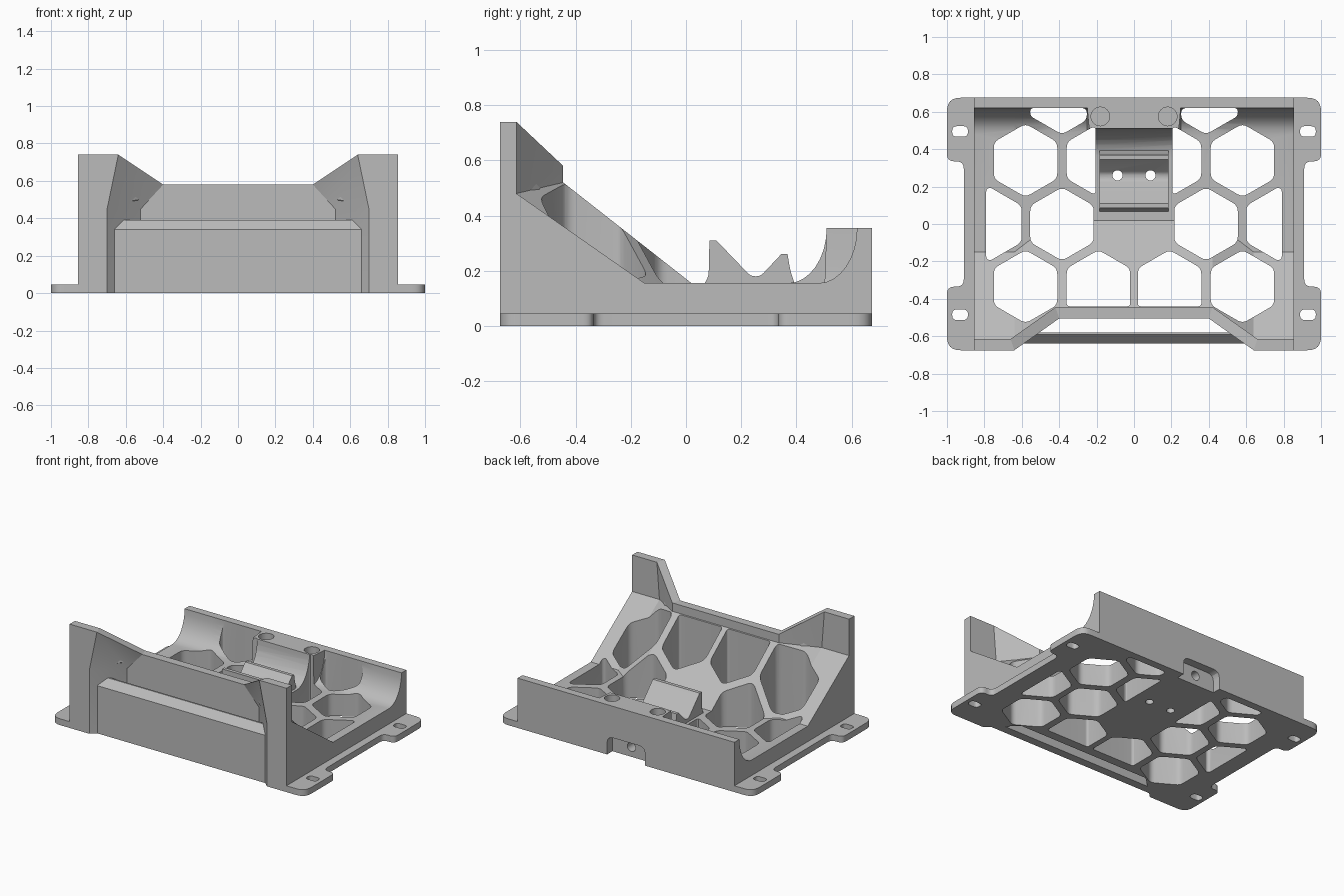
import bpy, bmesh
from math import sin, cos, pi, radians
from mathutils import Vector

if "Cube" in bpy.data.objects:
    bpy.data.objects.remove(bpy.data.objects["Cube"])

grey = bpy.data.materials.new("plastic_grey")
grey.use_nodes = True
grey.diffuse_color = (0.5, 0.5, 0.5, 1)
grey.node_tree.nodes["Principled BSDF"].inputs["Base Color"].default_value = (0.5, 0.5, 0.5, 1)


def add_object(name, bm):
    bmesh.ops.recalc_face_normals(bm, faces=bm.faces)
    mesh = bpy.data.meshes.new(name)
    bm.to_mesh(mesh)
    bm.free()
    mesh.materials.append(grey)
    obj = bpy.data.objects.new(name, mesh)
    bpy.context.collection.objects.link(obj)
    return obj


def rounded(points, radii, steps=4):
    """Round the corners of a closed outline."""
    pts = [Vector(p) for p in points]
    out = []
    for i, p in enumerate(pts):
        r = radii[i] if isinstance(radii, (list, tuple)) else radii
        a, b = pts[i - 1] - p, pts[(i + 1) % len(pts)] - p
        if r == 0:
            out.append(p)
            continue
        cut = min(r, a.length * 0.45, b.length * 0.45)
        start, end = p + a.normalized() * cut, p + b.normalized() * cut
        for k in range(steps + 1):
            t = k / steps
            out.append(start * (1 - t) ** 2 + p * 2 * t * (1 - t) + end * t * t)
    return out


def prism(name, outline, low, high, axis="z"):
    """Extrude an outline along one axis."""
    place = {"z": lambda p, h: (p[0], p[1], h),
             "y": lambda p, h: (p[0], h, p[1]),
             "x": lambda p, h: (h, p[0], p[1])}[axis]
    bm = bmesh.new()
    lower = [bm.verts.new(place(p, low)) for p in outline]
    upper = [bm.verts.new(place(p, high)) for p in outline]
    bm.faces.new(lower)
    bm.faces.new(upper)
    for i in range(len(outline)):
        bm.faces.new((lower[i - 1], lower[i], upper[i], upper[i - 1]))
    return add_object(name, bm)


def circle(x, y, r, n=24):
    return [(x + r * cos(2 * pi * i / n), y + r * sin(2 * pi * i / n)) for i in range(n)]


def clip(points, axis, limit, sign):
    """Keep the part of an outline where sign * coordinate < sign * limit."""
    out = []
    for i, q in enumerate(points):
        p = points[i - 1]
        dp, dq = sign * (p[axis] - limit), sign * (q[axis] - limit)
        if dp * dq < 0:
            t = dp / (dp - dq)
            out.append((p[0] + (q[0] - p[0]) * t, p[1] + (q[1] - p[1]) * t))
        if dq <= 0:
            out.append(q)
    return out


def cut(target, cutter):
    cutter.hide_render = True
    mod = target.modifiers.new("cut", "BOOLEAN")
    mod.operation = "DIFFERENCE"
    mod.solver = "EXACT"
    mod.object = cutter
    bpy.context.view_layer.objects.active = target
    bpy.ops.object.modifier_apply(modifier=mod.name)
    bpy.data.objects.remove(cutter)


# Body: profile lofted across x, with the front wall stepped in at the middle
# and the rear cradle stepped forward around the screw block
def section(xs, front, top, seat, rear):
    xa, xb, xc, xd = xs
    pts = [(xa, -0.675 + front, 0), (xa, -0.675 + front, 0.45),
           (xb, -0.675 + front, top), (xc, -0.615 + front, top),
           (xd, -0.615 + front, seat), (xd, -0.15 + front, 0.155)]
    for i in range(9):
        t = i / 8 * pi / 2
        pts.append((xd, 0.48 + rear + 0.14 * sin(t), 0.355 - 0.2 * cos(t)))
    return pts + [(xd, 0.675, 0.355), (xd, 0.675, 0)]


half = [section([0.855] * 4, 0, 0.74, 0.48, 0),
        section((0.7, 0.64, 0.66, 0.64), 0, 0.74, 0.48, 0),
        section((0.52, 0.4, 0.42, 0.42), 0.17, 0.58, 0.52, 0),
        section([0.25] * 4, 0.17, 0.58, 0.52, 0),
        section([0.24] * 4, 0.17, 0.58, 0.52, -0.11)]
sections = half + [[(-x, y, z) for x, y, z in s] for s in reversed(half)]
bm = bmesh.new()
rings = [[bm.verts.new(p) for p in s] for s in sections]
for r0, r1 in zip(rings, rings[1:]):
    for i in range(len(r0)):
        bm.faces.new((r0[i - 1], r0[i], r1[i], r1[i - 1]))
bm.faces.new(rings[0])
bm.faces.new(rings[-1])
bm.normal_update()
bmesh.ops.triangulate(bm, faces=bm.faces, ngon_method="EAR_CLIP")
body = add_object("cradle_body", bm)

# Honeycomb openings: centre, then limits as (axis, value, sign)
cells = [(0.19, -0.335, [(1, -0.44, -1)]), (0.58, -0.335, []),
         (0.385, 0, []), (0.77, 0, [(0, 0.79, 1)]),
         (0.58, 0.34, []), (0.19, 0.34, [(0, 0.205, -1)]),
         (0.385, 0.675, [(1, 0.62, 1), (0, 0.252, -1)])]
for cx, cy, limits in cells:
    hexagon = [(cx + 0.196 * sin(i * pi / 3), cy + 0.196 * cos(i * pi / 3)) for i in range(6)]
    for limit in limits:
        hexagon = clip(hexagon, *limit)
    outline = rounded(hexagon, 0.03)
    for side in (1, -1):
        cut(body, prism("cell_cutter", [(side * p[0], p[1]) for p in outline], -0.1, 1))

# Rear notch with its bore, and the screw recesses above it
notch = rounded([(-0.15, -0.05), (0.15, -0.05), (0.15, 0.13), (-0.15, 0.13)], [0, 0, 0.05, 0.05])
cut(body, prism("notch_cutter", notch, 0.615, 0.8, "y"))
cut(body, prism("bore_cutter", circle(0, 0.07, 0.032), 0.5, 0.65, "y"))
for x in (-0.18, 0.18):
    cut(body, prism("screw_cutter", circle(x, 0.575, 0.05), 0.28, 0.5))

# Middle clip standing on the floor
clip_profile = [(0.065, 0.15), (0.082, 0.18), (0.085, 0.31), (0.11, 0.31), (0.235, 0.18),
                (0.27, 0.18), (0.345, 0.26), (0.368, 0.26), (0.378, 0.2), (0.395, 0.15)]
middle_clip = prism("middle_clip", rounded(clip_profile, [0, 0.04, 0, 0, 0.02, 0.02, 0, 0, 0.04, 0]),
                    -0.185, 0.185, "x")
for x in (-0.088, 0.088):
    for part in (body, middle_clip):
        cut(part, prism("hole_cutter", circle(x, 0.26, 0.027), -0.1, 0.6))

# Front panel with a sloped top edge, leaving a slot behind it
panel = [(-0.64, 0), (-0.58, 0), (-0.58, 0.39), (-0.592, 0.39), (-0.64, 0.34)]
parts = [body, middle_clip, prism("front_panel", panel, -0.66, 0.66, "x")]

# Mounting flanges with slotted ears
ear = [(0.84, -0.675), (1, -0.675), (1, -0.335), (0.91, -0.335)]
outline = ear + [(x, -y) for x, y in reversed(ear)]
radii = [0, 0.09, 0.075, 0.06, 0.06, 0.075, 0.09, 0]
outline = rounded(outline, radii, 6)
for name, side in (("left_flange", 1), ("right_flange", -1)):
    flange = prism(name, [(side * p[0], p[1]) for p in outline], 0, 0.045)
    for y in (-0.485, 0.495):
        slot = [(0.888, y - 0.028), (0.972, y - 0.028), (0.972, y + 0.028), (0.888, y + 0.028)]
        slot = [(side * p[0], p[1]) for p in rounded(slot, 0.028, 5)]
        cut(flange, prism("slot_cutter", slot, -0.1, 0.2))
    parts.append(flange)

# Smooth the rounded walls, keep the edges sharp
bpy.ops.object.select_all(action="DESELECT")
for obj in parts:
    obj.select_set(True)
bpy.context.view_layer.objects.active = body
bpy.ops.object.shade_smooth_by_angle(angle=radians(25))
